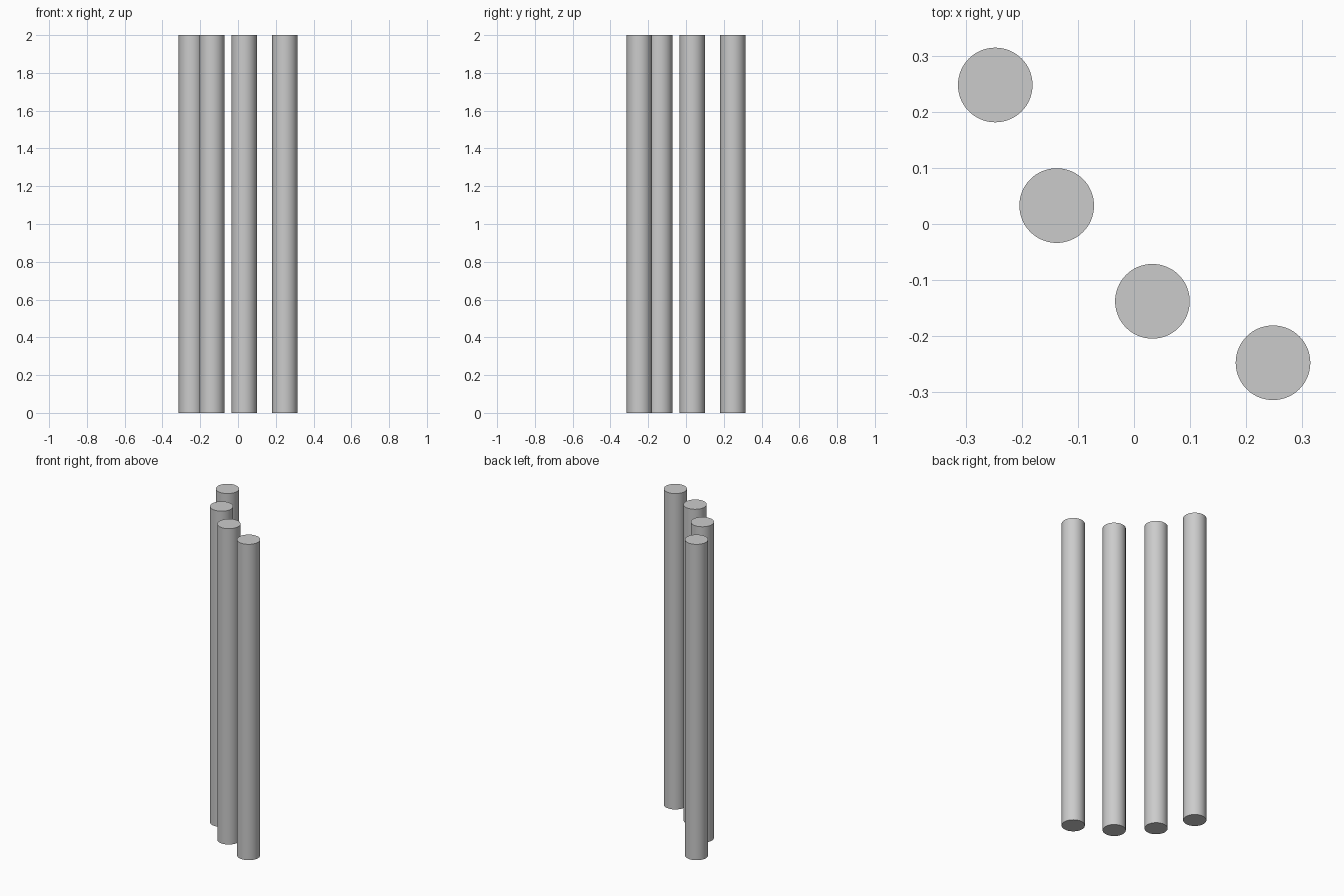
import bpy
from math import cos, sin, radians

cube = bpy.data.objects.get("Cube")
if cube:
    bpy.data.objects.remove(cube, do_unlink=True)

# Plain grey for every column
grey = bpy.data.materials.new("light_grey")
grey.use_nodes = True
colour = (0.6, 0.6, 0.6, 1.0)
grey.diffuse_color = colour
grey.node_tree.nodes["Principled BSDF"].inputs["Base Color"].default_value = colour

HEIGHT = 2.0
RADIUS = 0.0665
ARC_CENTRE = 0.486
ARC_RADIUS = 0.771
STEP = 18  # degrees between columns

# Four round columns spaced evenly along a quarter arc
for i in range(1, 5):
    angle = radians(180 + STEP * i)
    x = ARC_CENTRE + ARC_RADIUS * cos(angle)
    y = ARC_CENTRE + ARC_RADIUS * sin(angle)
    bpy.ops.mesh.primitive_cylinder_add(
        vertices=64, radius=RADIUS, depth=HEIGHT, location=(x, y, HEIGHT / 2))
    column = bpy.context.object
    column.name = f"column_{i}"
    column.data.materials.append(grey)
    bpy.ops.object.shade_smooth_by_angle(angle=radians(30))
